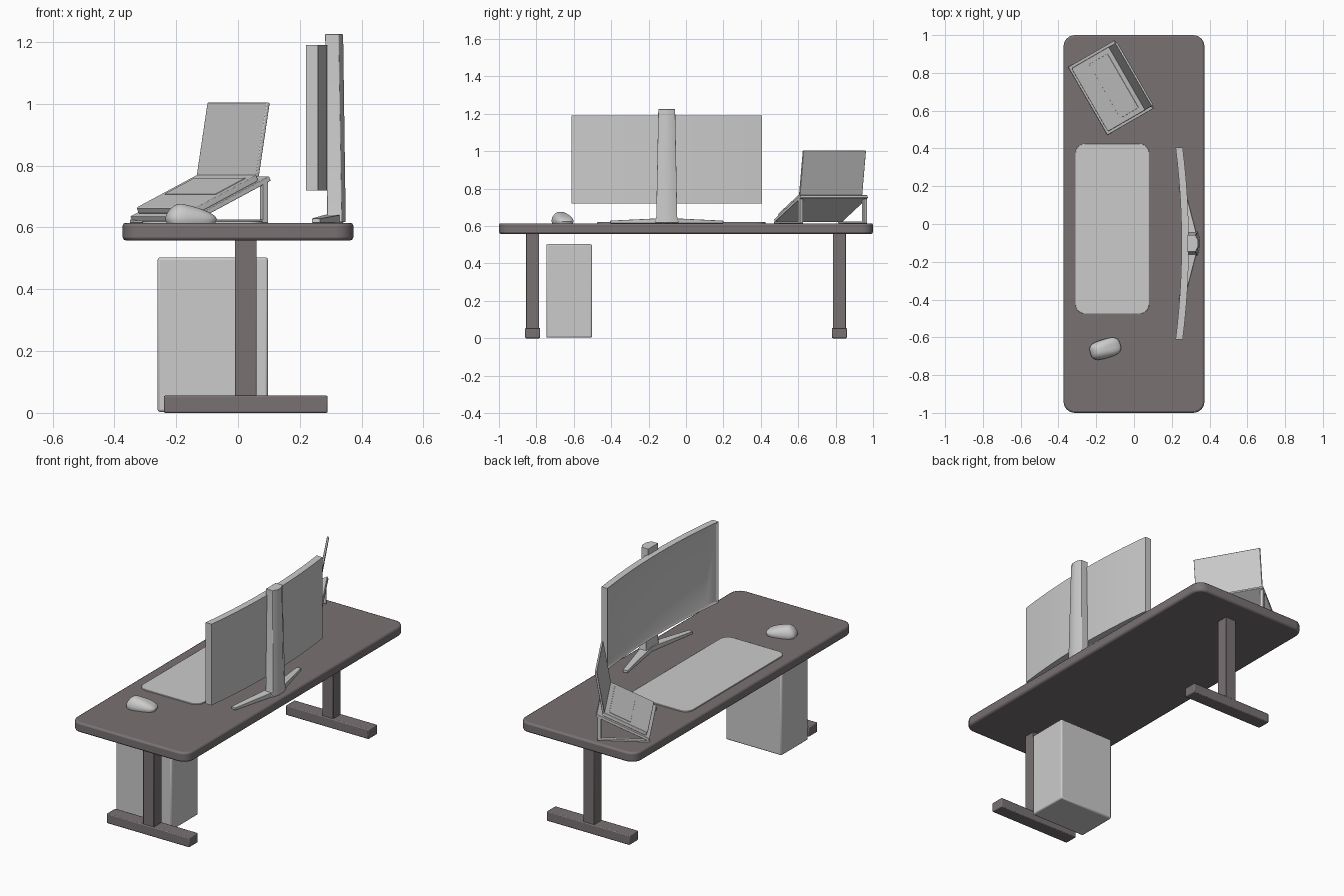
import bpy, bmesh, math
from mathutils import Matrix, Vector

if "Cube" in bpy.data.objects:
    bpy.data.objects.remove(bpy.data.objects["Cube"])

brown = bpy.data.materials.new("desk_brown")
brown.diffuse_color = (0.19, 0.165, 0.17, 1)
brown.use_nodes = True
brown.node_tree.nodes["Principled BSDF"].inputs["Base Color"].default_value = brown.diffuse_color


def finish(name, bm, mat=None, edge=0, xf=None, smooth=True):
    bmesh.ops.recalc_face_normals(bm, faces=bm.faces)
    me = bpy.data.meshes.new(name)
    bm.to_mesh(me)
    bm.free()
    ob = bpy.data.objects.new(name, me)
    bpy.context.collection.objects.link(ob)
    if xf:
        ob.matrix_world = xf
    if mat:
        me.materials.append(mat)
    if edge:
        b = ob.modifiers.new("edge", 'BEVEL')
        b.width, b.segments, b.limit_method = edge, 2, 'ANGLE'
        b.angle_limit = math.radians(35)
    if smooth:
        bpy.ops.object.select_all(action='DESELECT')
        ob.select_set(True)
        bpy.context.view_layer.objects.active = ob
        bpy.ops.object.shade_smooth_by_angle(angle=math.radians(30))
    return ob


def slab(name, x, y, z, corner=0, edge=0.003, mat=None, xf=None):
    """Box from (min, max) ranges, with optional rounded vertical corners."""
    bm = bmesh.new()
    bmesh.ops.create_cube(bm, size=1)
    for v in bm.verts:
        v.co = [r[0] if c < 0 else r[1] for c, r in zip(v.co, (x, y, z))]
    if corner:
        es = [e for e in bm.edges
              if abs(e.verts[0].co.z - e.verts[1].co.z) > 1e-5]
        bmesh.ops.bevel(bm, geom=es, offset=corner, segments=6, profile=0.5,
                        affect='EDGES')
    return finish(name, bm, mat, edge, xf)


def loft(name, rings, edge=0, xf=None, smooth=True):
    """Skin between rings with equal point counts, capped at both ends."""
    bm = bmesh.new()
    rs = [[bm.verts.new(p) for p in r] for r in rings]
    n = len(rs[0])
    for a, b in zip(rs, rs[1:]):
        for i in range(n):
            j = (i + 1) % n
            bm.faces.new((a[i], a[j], b[j], b[i]))
    bm.faces.new(rs[0])
    bm.faces.new(rs[-1])
    return finish(name, bm, None, edge, xf, smooth)


# Desk top and T-shaped legs
slab("desk_top", (-0.373, 0.373), (-1, 1), (0.558, 0.615), 0.06, 0.01, brown)
for side, s in (("right", -1), ("left", 1)):
    y = 0.82 * s
    slab(f"{side}_leg", (-0.01, 0.06), (y - 0.035, y + 0.035), (0.05, 0.56), 0, 0.003, brown)
    slab(f"{side}_foot", (-0.24, 0.29), (y - 0.04, y + 0.04), (0, 0.056), 0, 0.005, brown)

# Computer case and desk mat
slab("computer_case", (-0.26, 0.097), (-0.747, -0.502), (0.003, 0.503), 0, 0.008)
slab("desk_mat", (-0.31, 0.08), (-0.475, 0.425), (0.613, 0.621), 0.05, 0.002)

# Curved monitor panel with recessed screen
MY = -0.103
rings = []
N = 12
for i in range(N + 1):
    t = i / N * 2 - 1
    x = 0.252 - 0.032 * t * t
    y = MY + 0.508 * t
    rings.append([(x, y, 0.72), (x + 0.038, y, 0.72), (x + 0.038, y, 1.19), (x, y, 1.19)])
panel = loft("monitor_panel", rings, smooth=False)
bm = bmesh.new()
bm.from_mesh(panel.data)
front = [f for f in bm.faces if f.normal.x < -0.8]
bmesh.ops.inset_region(bm, faces=front, thickness=0.014, depth=0)
bmesh.ops.translate(bm, verts=list({v for f in front for v in f.verts}), vec=(0.007, 0, 0))
bm.to_mesh(panel.data)
bm.free()
bpy.ops.object.select_all(action='DESELECT')
panel.select_set(True)
bpy.context.view_layer.objects.active = panel
bpy.ops.object.shade_smooth_by_angle(angle=math.radians(30))


# Monitor stand column and splayed feet
def section(x0, x1, tip, w, z):
    return [(x0, MY - w, z), (x1, MY - w, z), (tip, MY - w * 0.4, z),
            (tip, MY + w * 0.4, z), (x1, MY + w, z), (x0, MY + w, z)]


loft("monitor_column", [section(0.285, 0.335, 0.348, 0.064, 0.617),
                        section(0.288, 0.335, 0.348, 0.056, 0.65),
                        section(0.282, 0.325, 0.34, 0.045, 1.225)], 0.002)
for side, s in (("right", -1), ("left", 1)):
    root, tip = Vector((0.315, MY, 0.615)), Vector((0.252, MY + s * 0.3, 0.615))
    d = (tip - root).normalized()
    n = Vector((-d.y, d.x, 0))
    up = Vector((0, 0, 1))
    rings = [[p - n * w, p + n * w, p + n * w + up * h, p - n * w + up * h]
             for p, w, h in ((root, 0.028, 0.028), (tip, 0.014, 0.014))]
    loft(f"monitor_{side}_foot", rings, 0.002)

# Laptop stand: local x runs to the back, local y along the width
M = Matrix.Translation((-0.125, 0.72, 0)) @ Matrix.Rotation(math.radians(30), 4, 'Z')
tilt = M @ Matrix.Translation((0, 0, 0.70)) @ Matrix.Rotation(math.radians(-25), 4, 'Y')
slab("laptop_stand_plate", (-0.153, 0.155), (-0.208, 0.208), (-0.016, 0), 0, 0.002, xf=tilt)
for side, y in (("right", -0.198), ("left", 0.198)):
    slab(f"laptop_stand_{side}_rail", (-0.14, 0.137), (y - 0.01, y + 0.01), (0.615, 0.625), 0, 0.001, xf=M)
    slab(f"laptop_stand_{side}_post", (0.117, 0.137), (y - 0.01, y + 0.01), (0.617, 0.745), 0, 0.001, xf=M)

# Laptop
slab("laptop_base", (-0.131, 0.124), (-0.193, 0.193), (0, 0.02), 0.01, 0.002, xf=tilt)
slab("laptop_keyboard", (-0.028, 0.095), (-0.165, 0.165), (0.018, 0.0225), 0, 0.001, xf=tilt)
lid = M @ Matrix.Translation((0.106, 0, 0.765)) @ Matrix.Rotation(math.radians(9.7), 4, 'Y')
slab("laptop_screen", (-0.006, 0.006), (-0.193, 0.193), (0, 0.242), 0, 0.003, xf=lid)

# Mouse: rounded-rectangle outline shrinking over a domed back
def mouse_ring(k, h):
    pts = []
    for i in range(32):
        a = 2 * math.pi * i / 32
        c, s = math.cos(a), math.sin(a)
        px = 0.083 * k * math.copysign(abs(c) ** 0.65, c)
        py = 0.05 * k * math.copysign(abs(s) ** 0.65, s)
        lean = 1 - 0.45 * max(0, px + 0.03) / 0.113
        pts.append((px - 0.02 * h * (1 - k), py, 0.010 + 0.055 * h * lean))
    return pts


rings = [[(x, y, 0) for x, y, _ in mouse_ring(0.95, 0)]]
for j in range(10):
    a = math.pi / 2 * j / 10
    rings.append(mouse_ring(math.cos(a), math.sin(a)))
loft("mouse", rings, xf=Matrix.Translation((-0.152, -0.66, 0.615)) @ Matrix.Rotation(math.radians(17), 4, 'Z'))
